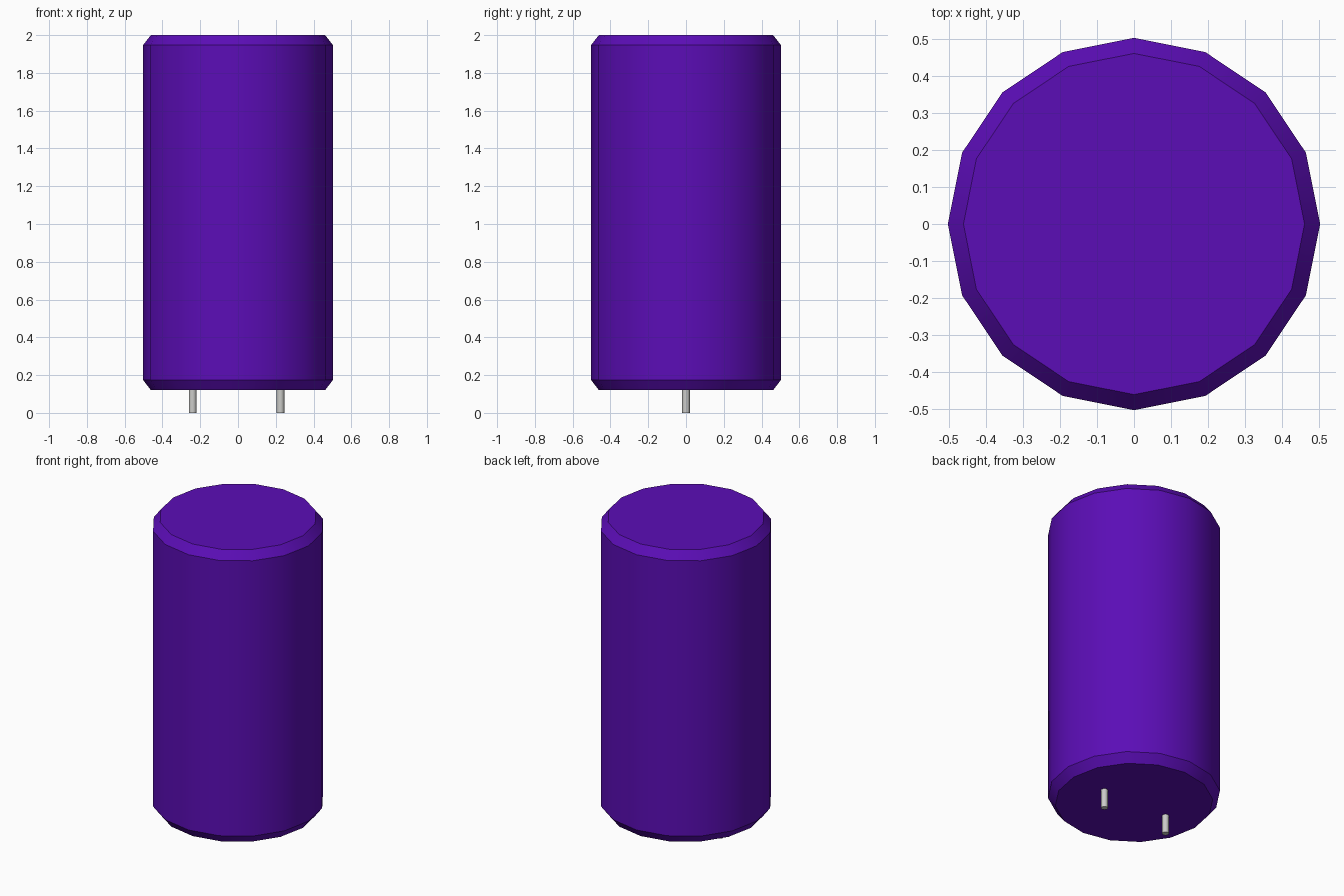
import bpy
import bmesh
import math

cube = bpy.data.objects.get("Cube")
if cube:
    bpy.data.objects.remove(cube, do_unlink=True)


def material(name, rgb, roughness, metallic=0.0):
    mat = bpy.data.materials.new(name)
    mat.use_nodes = True
    mat.diffuse_color = (*rgb, 1)
    bsdf = mat.node_tree.nodes["Principled BSDF"]
    bsdf.inputs["Base Color"].default_value = (*rgb, 1)
    bsdf.inputs["Roughness"].default_value = roughness
    bsdf.inputs["Metallic"].default_value = metallic
    return mat


def lathe(name, profile, sides, mat, x=0.0):
    """Closed solid of revolution from (radius, height) pairs, bottom to top."""
    bm = bmesh.new()
    rings = []
    for r, z in profile:
        angles = [2 * math.pi * i / sides for i in range(sides)]
        rings.append([bm.verts.new((r * math.cos(a), r * math.sin(a), z)) for a in angles])
    for low, high in zip(rings, rings[1:]):
        for i in range(sides):
            j = (i + 1) % sides
            bm.faces.new((low[i], low[j], high[j], high[i]))
    bm.faces.new(rings[0][::-1])
    bm.faces.new(rings[-1])
    mesh = bpy.data.meshes.new(name)
    bm.to_mesh(mesh)
    bm.free()
    mesh.materials.append(mat)
    obj = bpy.data.objects.new(name, mesh)
    obj.location.x = x
    bpy.context.collection.objects.link(obj)
    # Smooth around the sides, sharp at the chamfers and caps
    bpy.ops.object.select_all(action="DESELECT")
    obj.select_set(True)
    bpy.context.view_layer.objects.active = obj
    bpy.ops.object.shade_smooth_by_angle(angle=math.radians(30))
    return obj


purple = material("purple_sleeve", (0.105, 0.004, 0.47), 0.5)
silver = material("silver_metal", (0.6, 0.6, 0.58), 0.4)

# Chamfered sixteen-sided can
lathe("can_body", [(0.461, 0.12), (0.503, 0.175), (0.503, 1.947), (0.461, 2.0)], 16, purple)

# Two wire leads, slightly embedded in the underside
for name, x in (("right_lead", -0.24), ("left_lead", 0.225)):
    lathe(name, [(0.02, 0.0), (0.02, 0.14)], 16, silver, x)
